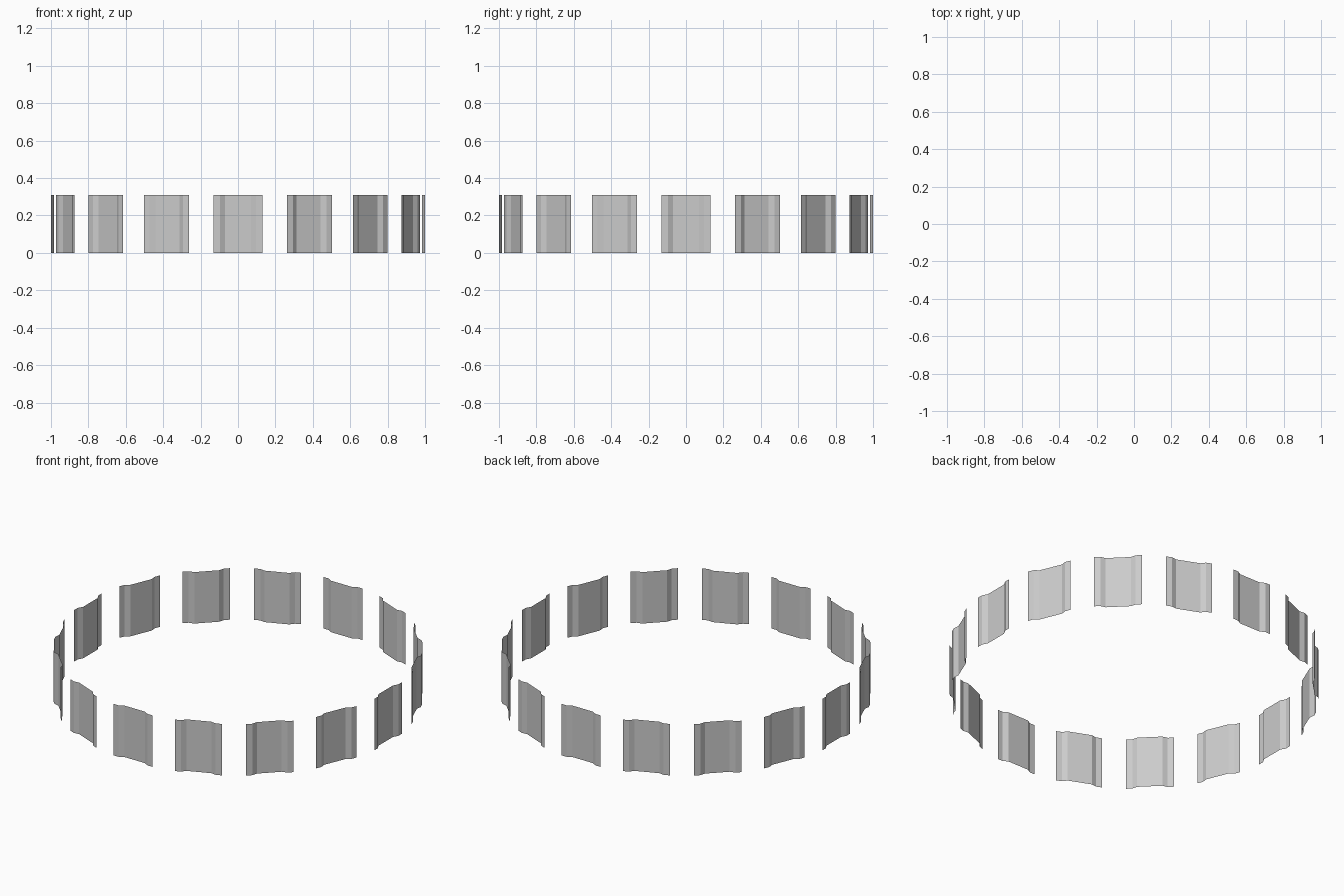
import bpy, math

if "Cube" in bpy.data.objects:
    bpy.data.objects.remove(bpy.data.objects["Cube"])

COUNT, HEIGHT = 16, 0.31
# half profile: (tangent offset, radius); stepped-in middle
half = [(0.131, 1.0), (0.097, 1.0), (0.069, 0.984)]
profile = [(-t, r) for t, r in half] + [(t, r) for t, r in reversed(half)]

# one pressed sheet panel, shared by the whole ring
n = len(profile)
verts = [(t, -r, z) for z in (0, HEIGHT) for t, r in profile]
faces = [(i, i + 1, n + i + 1, n + i) for i in range(n - 1)]
mesh = bpy.data.meshes.new("ring_panel")
mesh.from_pydata(verts, [], faces)
mesh.update()

# ring of panels
for k in range(COUNT):
    panel = bpy.data.objects.new(f"ring_panel_{k + 1}", mesh)
    panel.rotation_euler.z = k * math.tau / COUNT
    bpy.context.collection.objects.link(panel)
